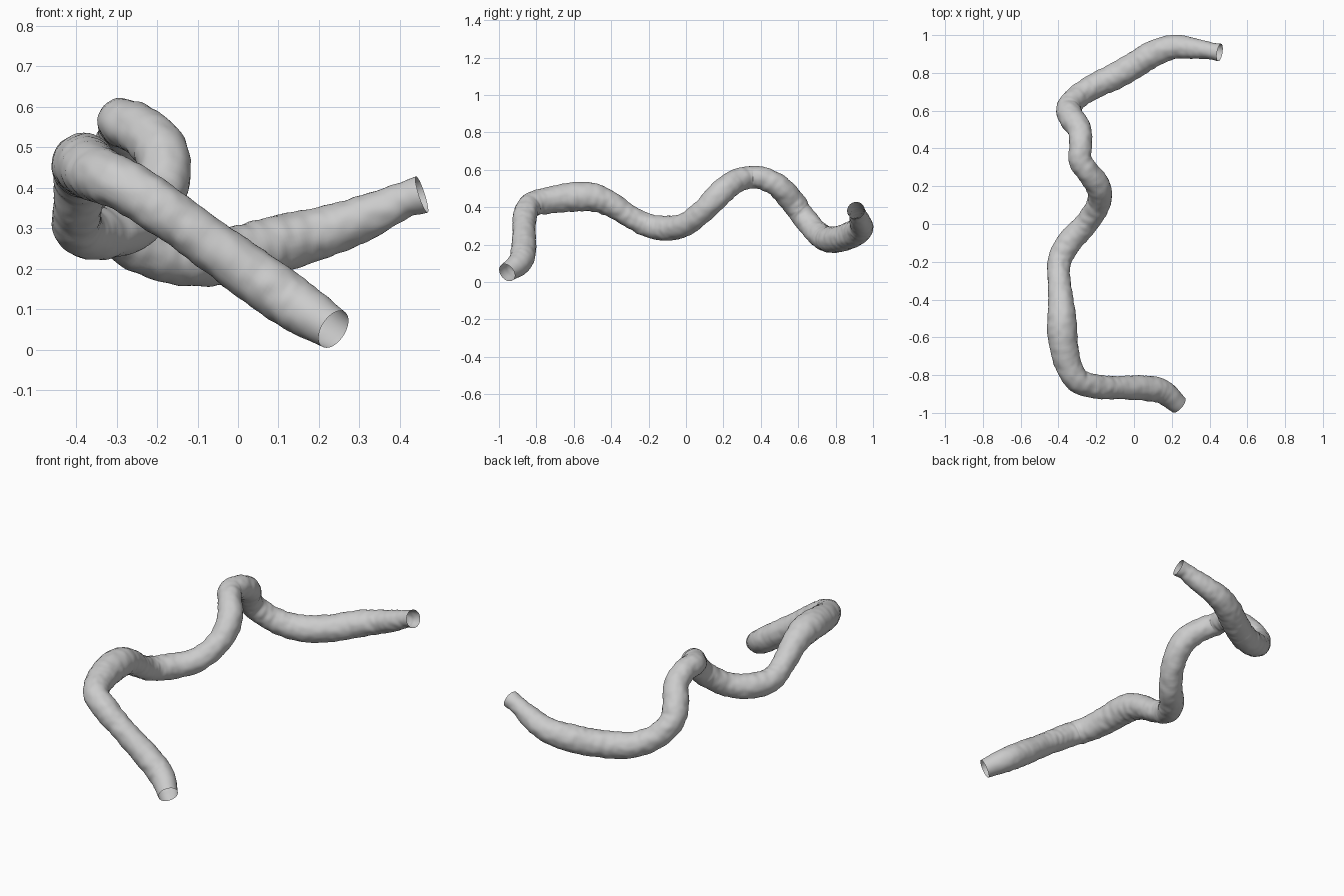
import bpy, bmesh, math
from mathutils import Vector, noise

# Centreline: x, y, z, radius
PATH = [
    (0.236, -0.957, 0.050, 0.051), (0.15, -0.888, 0.105, 0.064),
    (0.05, -0.868, 0.175, 0.066), (-0.10, -0.866, 0.283, 0.061),
    (-0.20, -0.860, 0.355, 0.064), (-0.295, -0.830, 0.412, 0.065),
    (-0.350, -0.74, 0.435, 0.070), (-0.378, -0.60, 0.455, 0.078),
    (-0.382, -0.50, 0.453, 0.076), (-0.388, -0.40, 0.415, 0.066),
    (-0.396, -0.30, 0.350, 0.060), (-0.395, -0.20, 0.302, 0.062),
    (-0.345, -0.10, 0.287, 0.066), (-0.255, 0.00, 0.310, 0.062),
    (-0.190, 0.10, 0.388, 0.062), (-0.185, 0.19, 0.480, 0.066),
    (-0.240, 0.27, 0.540, 0.062), (-0.285, 0.34, 0.560, 0.060),
    (-0.283, 0.42, 0.552, 0.060), (-0.290, 0.50, 0.508, 0.063),
    (-0.335, 0.57, 0.430, 0.066), (-0.345, 0.62, 0.360, 0.063),
    (-0.290, 0.68, 0.285, 0.063), (-0.20, 0.735, 0.238, 0.066),
    (-0.10, 0.782, 0.226, 0.070), (0.00, 0.840, 0.236, 0.070),
    (0.10, 0.900, 0.261, 0.070), (0.20, 0.936, 0.287, 0.064),
    (0.30, 0.932, 0.320, 0.057), (0.40, 0.917, 0.365, 0.045),
    (0.454, 0.908, 0.383, 0.047)]
SIDES, STEPS = 40, 12


def spline(points, steps):
    """Smooth curve through all points (Catmull-Rom)."""
    p = [Vector(q) for q in points]
    p = [2 * p[0] - p[1]] + p + [2 * p[-1] - p[-2]]
    out = []
    for i in range(1, len(p) - 2):
        a, b, c, d = p[i - 1:i + 3]
        for k in range(steps):
            t = k / steps
            out.append(0.5 * (2 * b + (c - a) * t + (2 * a - 5 * b + 4 * c - d) * t * t
                              + (3 * b - a - 3 * c + d) * t ** 3))
    return out + [p[-2]]


samples = spline(PATH, STEPS)
centres = [s.to_3d() for s in samples]
last = len(centres) - 1

# Wrinkled open tube: rings carried along the centreline
bm = bmesh.new()
rings = []
normal = Vector((0, 0, 1))
length = 0.0
for i, (s, c) in enumerate(zip(samples, centres)):
    tangent = (centres[min(i + 1, last)] - centres[max(i - 1, 0)]).normalized()
    normal = (normal - tangent * normal.dot(tangent)).normalized()
    side = tangent.cross(normal)
    if i:
        length += (c - centres[i - 1]).length
    fade = min(1, i / 15, (last - i) / 15)
    ring = []
    for k in range(SIDES):
        a = 2 * math.pi * k / SIDES
        d = normal * math.cos(a) + side * math.sin(a)
        # ring-like folds plus fine bumps
        fold = noise.noise(Vector((length * 32, math.cos(a) * 0.9, math.sin(a) * 0.9)))
        bump = noise.noise((c + d * s[3]) * 35)
        r = s[3] + fade * (0.0035 * fold + 0.0025 * bump)
        ring.append(bm.verts.new(c + d * r))
    rings.append(ring)
for r0, r1 in zip(rings, rings[1:]):
    for k in range(SIDES):
        n = (k + 1) % SIDES
        bm.faces.new((r0[k], r0[n], r1[n], r1[k]))
for f in bm.faces:
    f.smooth = True
bmesh.ops.recalc_face_normals(bm, faces=bm.faces)

mesh = bpy.data.meshes.new("winding_tube")
bm.to_mesh(mesh)
bm.free()
tube = bpy.data.objects.new("winding_tube", mesh)
bpy.context.collection.objects.link(tube)
